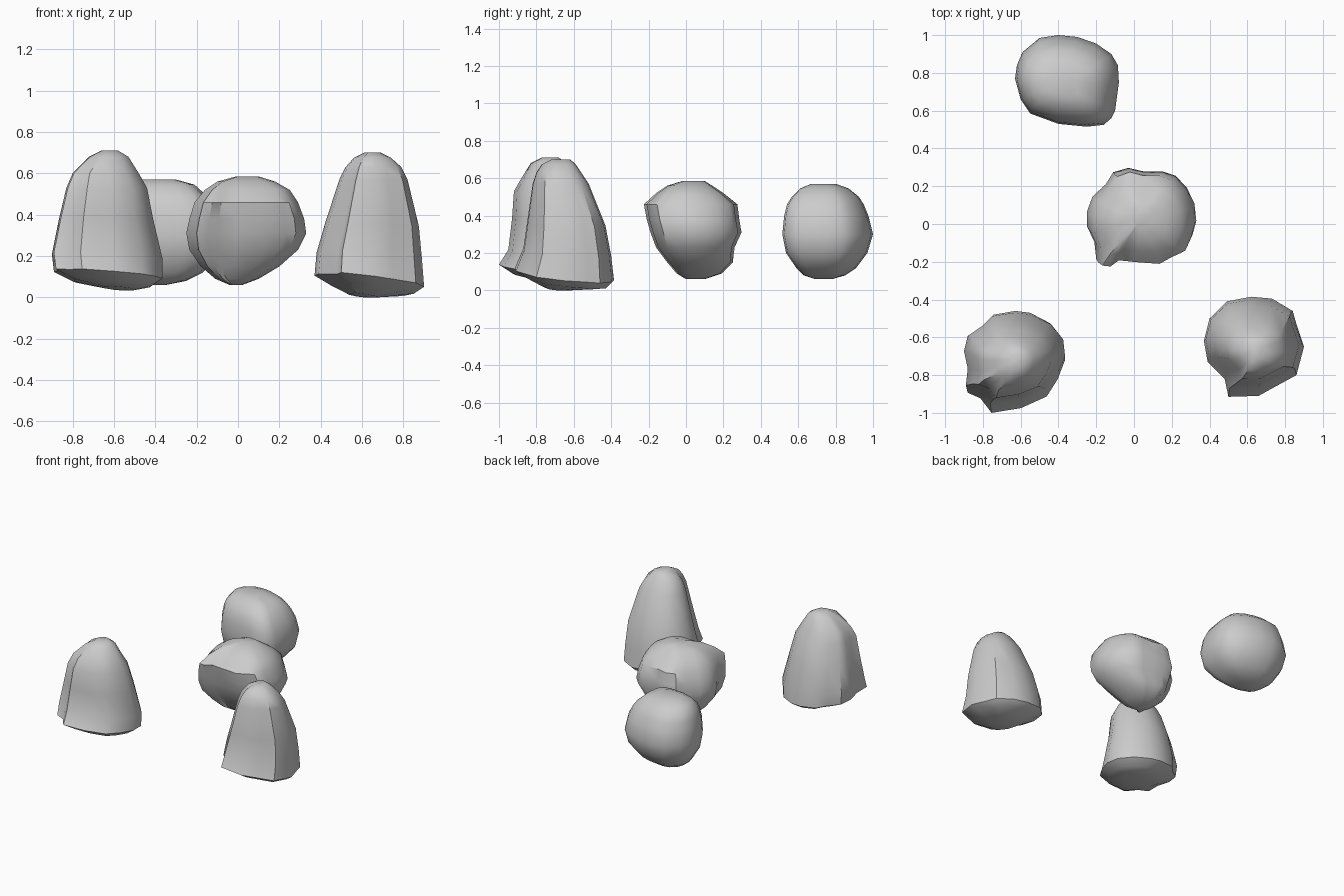
import bpy, bmesh, math


def make_rock(name, outline, slices, tilt=(0, 0)):
    """Loft a plan outline through height slices (z, x0, x1, y0, y1); tilt slants the base."""
    us = [p[0] for p in outline]
    vs = [p[1] for p in outline]
    norm = [((u - min(us)) / (max(us) - min(us)), (v - min(vs)) / (max(vs) - min(vs)))
            for u, v in outline]
    cx, cy = (min(us) + max(us)) / 2, (min(vs) + max(vs)) / 2
    bm = bmesh.new()
    rings = []
    for z, x0, x1, y0, y1 in slices:
        w = max(0, 1 - z / 0.45)
        ring = []
        for u, v in norm:
            x, y = x0 + (x1 - x0) * u, y0 + (y1 - y0) * v
            dz = w * (tilt[0] * (x - cx) + tilt[1] * (y - cy))
            ring.append(bm.verts.new((x, y, max(0, z + dz))))
        rings.append(ring)
    n = len(norm)
    for a, b in zip(rings, rings[1:]):
        for i in range(n):
            bm.faces.new((a[i], a[(i + 1) % n], b[(i + 1) % n], b[i]))
    bm.faces.new(rings[0])
    bm.faces.new(rings[-1])
    bmesh.ops.recalc_face_normals(bm, faces=bm.faces)
    mesh = bpy.data.meshes.new(name)
    bm.to_mesh(mesh)
    bm.free()
    ob = bpy.data.objects.new(name, mesh)
    bpy.context.collection.objects.link(ob)
    bpy.ops.object.select_all(action='DESELECT')
    ob.select_set(True)
    bpy.context.view_layer.objects.active = ob
    bpy.ops.object.shade_smooth_by_angle(angle=math.radians(40))
    return ob


# Tall rock, front left
make_rock("tall_rock_left",
          [(-.63, -.465), (-.75, -.485), (-.80, -.54), (-.88, -.60), (-.90, -.69), (-.88, -.79),
           (-.89, -.89), (-.82, -.92), (-.76, -.995), (-.60, -.97), (-.46, -.91), (-.40, -.82),
           (-.36, -.72), (-.37, -.62), (-.44, -.53), (-.55, -.475)],
          [(.71, -.66, -.58, -.77, -.68), (.68, -.72, -.53, -.83, -.64), (.60, -.80, -.48, -.88, -.60),
           (.53, -.83, -.44, -.92, -.56), (.38, -.865, -.41, -.93, -.51), (.20, -.90, -.365, -.95, -.47),
           (.11, -.89, -.365, -1.0, -.46), (.07, -.80, -.42, -.93, -.52), (.05, -.65, -.50, -.80, -.60)],
          (-.08, -.10))

# Tall rock, front right
make_rock("tall_rock_right",
          [(.62, -.385), (.49, -.41), (.40, -.50), (.37, -.62), (.39, -.73), (.48, -.82), (.50, -.915),
           (.66, -.91), (.75, -.86), (.86, -.80), (.90, -.65), (.86, -.53), (.84, -.46), (.73, -.395)],
          [(.70, .61, .69, -.72, -.62), (.675, .56, .74, -.77, -.59), (.63, .52, .79, -.80, -.56),
           (.57, .49, .82, -.82, -.52), (.35, .42, .875, -.85, -.43), (.20, .38, .89, -.87, -.40),
           (.08, .37, .90, -.915, -.385), (.045, .44, .85, -.85, -.42), (.0, .53, .68, -.76, -.62)],
          (-.13, -.12))

# Lumpy round rock in the middle
make_rock("middle_rock",
          [(-.03, .305), (-.11, .28), (-.15, .21), (-.22, .14), (-.25, .05), (-.25, -.03), (-.21, -.12),
           (-.20, -.22), (-.15, -.225), (-.10, -.19), (.0, -.20), (.15, -.21), (.23, -.17), (.28, -.15),
           (.31, -.08), (.33, .0), (.32, .10), (.28, .19), (.22, .26), (.15, .285), (.05, .285)],
          [(.585, -.01, .10, -.02, .10), (.56, -.10, .18, -.10, .14), (.52, -.16, .25, -.16, .20),
           (.46, -.21, .29, -.225, .275), (.38, -.235, .32, -.21, .285), (.31, -.25, .33, -.19, .297),
           (.23, -.235, .29, -.16, .26), (.15, -.18, .20, -.10, .25), (.09, -.11, .10, -.05, .19),
           (.06, -.04, .02, .0, .10)])

# Smooth boxy rock at the back
make_rock("back_rock",
          [(-.63, .77), (-.62, .84), (-.59, .91), (-.50, .985), (-.40, 1.0), (-.30, .99), (-.20, .955),
           (-.12, .90), (-.085, .84), (-.08, .75), (-.10, .60), (-.12, .56), (-.16, .525), (-.25, .515),
           (-.40, .53), (-.55, .585), (-.60, .66)],
          [(.57, -.47, -.30, .67, .80), (.545, -.55, -.21, .61, .87), (.50, -.59, -.16, .565, .925),
           (.46, -.605, -.13, .54, .95), (.40, -.62, -.10, .525, .975), (.30, -.63, -.08, .515, 1.0),
           (.20, -.61, -.10, .535, .97), (.12, -.56, -.17, .59, .91), (.08, -.51, -.25, .63, .85),
           (.06, -.45, -.35, .69, .78)])
